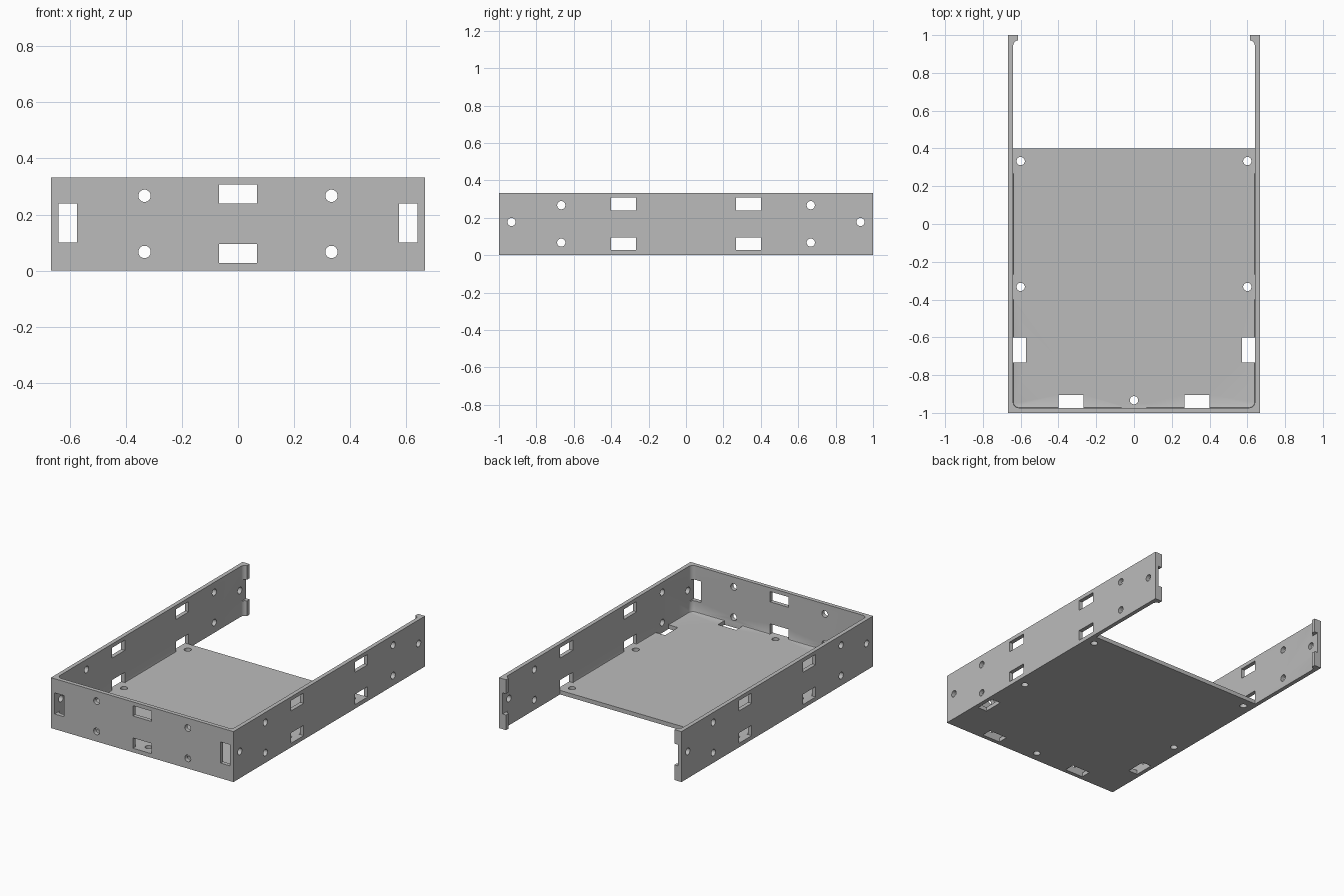
import bpy, bmesh, math
from mathutils import Matrix, Vector

if "Cube" in bpy.data.objects:
    bpy.data.objects.remove(bpy.data.objects["Cube"], do_unlink=True)

W, D, H = 0.667, 1.0, 0.333      # half width, half depth, height
T = 0.027                        # wall and floor thickness
IX, IY = W - T, D - T            # inner half sizes
FLOOR_END = 0.4
HOLE_R = 0.022

grey = bpy.data.materials.new("plain grey")
grey.use_nodes = True
color = (0.5, 0.5, 0.5, 1)
grey.diffuse_color = color
grey.node_tree.nodes["Principled BSDF"].inputs["Base Color"].default_value = color


def box(name, x, y, z, round_upright=0, round_bottom=0):
    """Box from three ranges, with optional rounded upright and bottom edges."""
    bm = bmesh.new()
    bmesh.ops.create_cube(bm, size=1)
    for v in bm.verts:
        v.co = Vector([r[0] if c < 0 else r[1] for c, r in zip(v.co, (x, y, z))])
    if round_upright:
        edges = [e for e in bm.edges if abs((e.verts[0].co - e.verts[1].co).z) > 1e-4]
        bmesh.ops.bevel(bm, geom=edges, offset=round_upright, segments=6,
                        profile=0.5, affect='EDGES')
    if round_bottom:
        edges = [e for e in bm.edges if all(abs(v.co.z - z[0]) < 1e-5 for v in e.verts)]
        bmesh.ops.bevel(bm, geom=edges, offset=round_bottom, segments=2,
                        profile=0.5, affect='EDGES')
    return finish(name, bm)


def rod(name, centre, axis, length):
    """Round hole cutter along an axis."""
    bm = bmesh.new()
    turn = Vector((0, 0, 1)).rotation_difference(Vector(axis)).to_matrix().to_4x4()
    bmesh.ops.create_cone(bm, cap_ends=True, segments=32, radius1=HOLE_R,
                          radius2=HOLE_R, depth=length,
                          matrix=Matrix.Translation(centre) @ turn)
    return finish(name, bm)


def finish(name, bm):
    bmesh.ops.recalc_face_normals(bm, faces=bm.faces)
    mesh = bpy.data.meshes.new(name)
    bm.to_mesh(mesh)
    bm.free()
    obj = bpy.data.objects.new(name, mesh)
    bpy.context.collection.objects.link(obj)
    mesh.materials.append(grey)
    return obj


tray = box("open_tray", (-W, W), (-D, D), (0, H))
cutters = []

# Inner space, open rear below the floor level, and the gap between rear lips
cutters.append(box("cavity", (-IX, IX), (-IY, IY), (T, 1), 0.03, 0.006))
rear = box("rear_cavity", (-IX, IX), (-IY, IY), (-1, 1), 0.03)
for v in rear.data.vertices:
    if v.co.y < 0:
        v.co = (math.copysign(IX, v.co.x), FLOOR_END, v.co.z)
bm = bmesh.new()
bm.from_mesh(rear.data)
bmesh.ops.remove_doubles(bm, verts=bm.verts, dist=1e-5)
bm.to_mesh(rear.data)
bm.free()
cutters.append(rear)
cutters.append(box("rear_gap", (-0.615, 0.615), (0.6, 2), (-1, 1)))

# Side wall slots and holes, running through both walls
for z in ((T, 0.095), (0.24, 0.308)):
    for y in ((-0.4, -0.267), (0.267, 0.4)):
        for x in ((-0.8, -IX + 0.02), (IX - 0.02, 0.8)):
            cutters.append(box("side_slot", x, y, z))
    # Front wall middle slots
    cutters.append(box("front_slot", (-0.067, 0.067), (-1.2, -IY + 0.02), z))
for z in (0.067, 0.267):
    for y in (-0.667, 0.667):
        cutters.append(rod("side_hole", (0, y, z), (1, 0, 0), 2))
    for x in (-0.333, 0.333):
        cutters.append(rod("front_hole", (x, -D, z), (0, 1, 0), 0.3))
for y in (-0.933, 0.933):
    cutters.append(rod("end_hole", (0, y, 0.177), (1, 0, 0), 2))

# Upright corner slots in the front wall and matching notches in the rear lips
for s in (-1, 1):
    x = sorted((s * 0.573, s * IX))
    for y in ((-1.2, -0.92), (0.92, 1.2)):
        cutters.append(box("corner_slot", x, y, (0.1, 0.24)))
    # Floor slots and holes
    cutters.append(box("floor_side_slot", x, (-0.733, -0.6), (-0.2, 0.05)))
    cutters.append(box("floor_front_slot", sorted((s * 0.267, s * 0.4)),
                       (-IY, -0.905), (-0.2, 0.05)))
    for y in (-0.333, 0.333):
        cutters.append(rod("floor_hole", (s * 0.6, y, 0), (0, 0, 1), 0.2))
cutters.append(rod("floor_hole", (0, -0.933, 0), (0, 0, 1), 0.2))

# Cut everything, then drop the cutters
bpy.ops.object.select_all(action='DESELECT')
bpy.context.view_layer.objects.active = tray
tray.select_set(True)
for c in cutters:
    c.hide_render = True
    mod = tray.modifiers.new("cut", 'BOOLEAN')
    mod.operation, mod.solver, mod.object = 'DIFFERENCE', 'EXACT', c
    bpy.ops.object.modifier_apply(modifier=mod.name)
for c in cutters:
    bpy.data.objects.remove(c, do_unlink=True)

bpy.ops.object.shade_smooth_by_angle(angle=math.radians(35))
